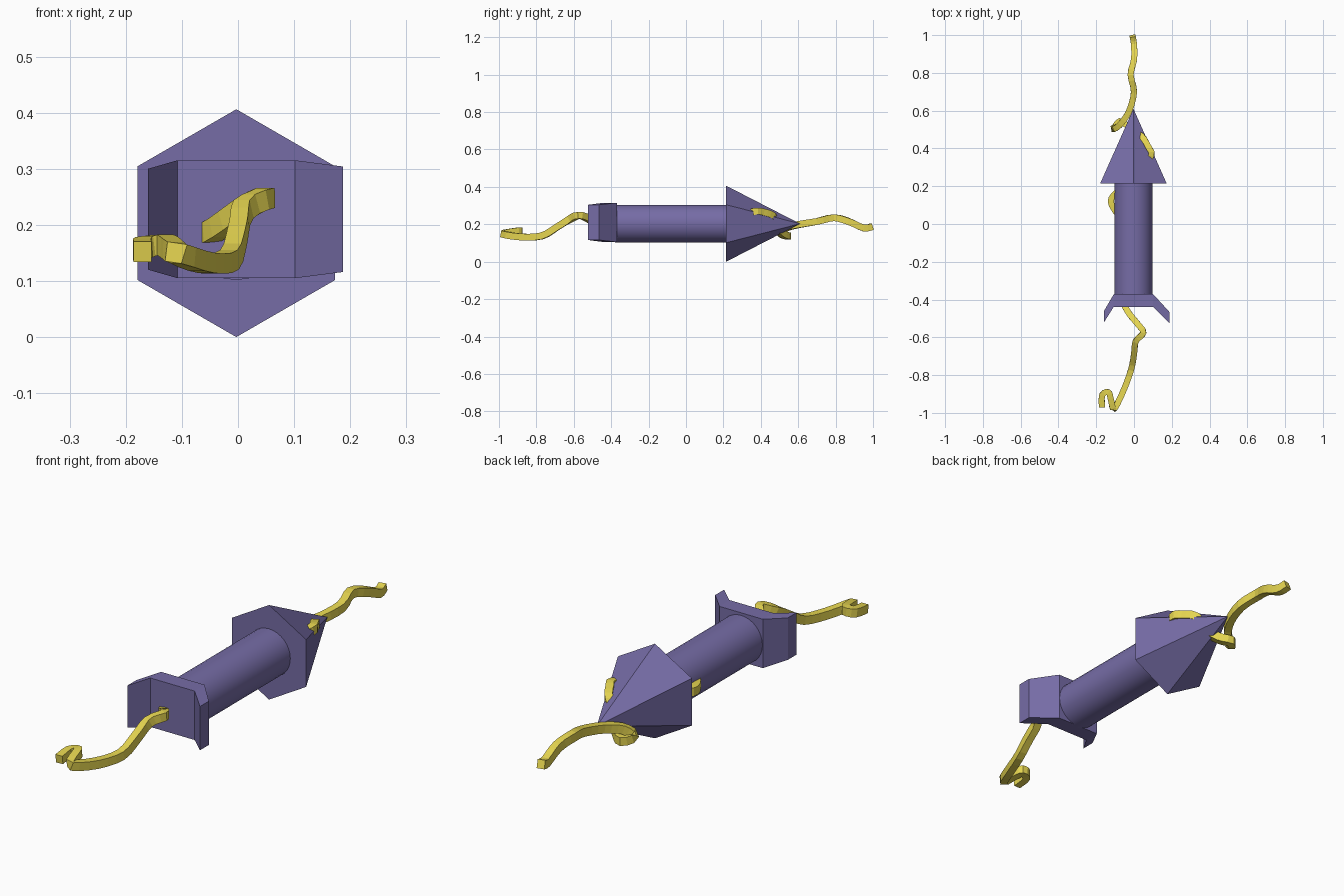
import bpy, bmesh, math
from mathutils import Vector

if "Cube" in bpy.data.objects:
    bpy.data.objects.remove(bpy.data.objects["Cube"])


def material(name, rgb):
    m = bpy.data.materials.new(name)
    m.diffuse_color = (*rgb, 1)
    m.use_nodes = True
    m.node_tree.nodes["Principled BSDF"].inputs["Base Color"].default_value = m.diffuse_color
    return m


purple = material("purple", (0.18, 0.15, 0.38))
yellow = material("yellow", (0.78, 0.66, 0.08))


def mesh_object(name, bm, mat):
    bmesh.ops.recalc_face_normals(bm, faces=bm.faces)
    me = bpy.data.meshes.new(name)
    bm.to_mesh(me)
    bm.free()
    ob = bpy.data.objects.new(name, me)
    bpy.context.collection.objects.link(ob)
    me.materials.append(mat)
    return ob


def along_y(name, sides, r1, r2, y1, y2):
    """Cone or cylinder running along y, first corner pointing up."""
    bm = bmesh.new()
    rings = []
    for r, y in ((r1, y1), (r2, y2)):
        n = sides if r > 0 else 1
        rings.append([bm.verts.new((-0.003 + r * math.sin(2 * math.pi * i / sides), y,
                                    0.203 + r * math.cos(2 * math.pi * i / sides)))
                      for i in range(n)])
    a, b = rings
    bm.faces.new(a)
    if len(b) > 1:
        bm.faces.new(b)
    for i in range(sides):
        j = (i + 1) % sides
        bm.faces.new([a[i], a[j], b[0]] if len(b) == 1 else [a[i], a[j], b[j], b[i]])
    return mesh_object(name, bm, purple)


# Hexagonal point and round shaft
along_y("arrow_head", 6, 0.203, 0, 0.215, 0.61)
shaft = along_y("shaft", 32, 0.101, 0.101, -0.38, 0.217)
bpy.context.view_layer.objects.active = shaft
shaft.select_set(True)
bpy.ops.object.shade_smooth_by_angle(angle=math.radians(35))

# Tail plate with two swept wings: front and back outline, with half height
front = [(-0.16, -0.522, 0.09), (-0.108, -0.44, 0.105), (0.102, -0.44, 0.105), (0.187, -0.525, 0.094)]
back = [(-0.16, -0.462, 0.09), (-0.106, -0.37, 0.105), (0.1, -0.37, 0.105), (0.187, -0.465, 0.094)]
bm = bmesh.new()
sections = []
for f, b in zip(front, back):
    sections.append([bm.verts.new((p[0], p[1], 0.21 + s * p[2]))
                     for p, s in ((f, -1), (f, 1), (b, 1), (b, -1))])
for s, t in zip(sections, sections[1:]):
    for k in range(4):
        bm.faces.new([s[k], s[(k + 1) % 4], t[(k + 1) % 4], t[k]])
bm.faces.new(sections[0])
bm.faces.new(sections[-1])
mesh_object("tail_fins", bm, purple)

# Vine path from the tail hook, through the shaft, round the point to its tip
path = [Vector(p) for p in (
    (-0.17, -0.97, 0.152), (-0.168, -0.905, 0.16), (-0.135, -0.89, 0.165), (-0.122, -0.93, 0.16),
    (-0.105, -0.978, 0.148), (-0.055, -0.88, 0.132), (-0.015, -0.77, 0.138), (0.0, -0.69, 0.185),
    (0.01, -0.62, 0.228), (0.05, -0.575, 0.248), (0.02, -0.53, 0.235), (-0.035, -0.46, 0.195),
    (-0.06, -0.38, 0.18), (-0.03, -0.2, 0.19), (-0.06, 0.0, 0.2), (-0.118, 0.1, 0.205),
    (-0.11, 0.15, 0.205), (-0.03, 0.22, 0.21), (0.04, 0.3, 0.24), (0.092, 0.365, 0.268),
    (0.075, 0.41, 0.265), (0.045, 0.46, 0.245), (0.01, 0.48, 0.19), (-0.03, 0.515, 0.15),
    (-0.075, 0.545, 0.137), (-0.105, 0.505, 0.15), (-0.07, 0.53, 0.18), (-0.025, 0.6, 0.198),
    (0.0, 0.7, 0.215), (-0.018, 0.79, 0.235), (0.0, 0.87, 0.215), (0.0, 0.95, 0.18),
    (-0.008, 0.995, 0.188))]


def smooth_path(pts, n):
    """Catmull-Rom curve through the points."""
    out = []
    for i in range(len(pts) - 1):
        p0, p1, p2, p3 = pts[max(i - 1, 0)], pts[i], pts[i + 1], pts[min(i + 2, len(pts) - 1)]
        for k in range(n):
            t = k / n
            out.append(0.5 * (2 * p1 + (p2 - p0) * t + (2 * p0 - 5 * p1 + 4 * p2 - p3) * t * t
                              + (3 * p1 - p0 - 3 * p2 + p3) * t ** 3))
    return out + [pts[-1]]


# Square vine swept along that path
pts = smooth_path(path, 3)
bm = bmesh.new()
rings = []
for i, p in enumerate(pts):
    d = (pts[min(i + 1, len(pts) - 1)] - pts[max(i - 1, 0)]).normalized()
    side = d.cross(Vector((0, 0, 1))).normalized()
    up = side.cross(d)
    rings.append([bm.verts.new(p + side * a * 0.016 + up * b * 0.018)
                  for a, b in ((-1, -1), (1, -1), (1, 1), (-1, 1))])
for s, t in zip(rings, rings[1:]):
    for k in range(4):
        bm.faces.new([s[k], s[(k + 1) % 4], t[(k + 1) % 4], t[k]])
bm.faces.new(rings[0])
bm.faces.new(rings[-1])
mesh_object("vine", bm, yellow)
